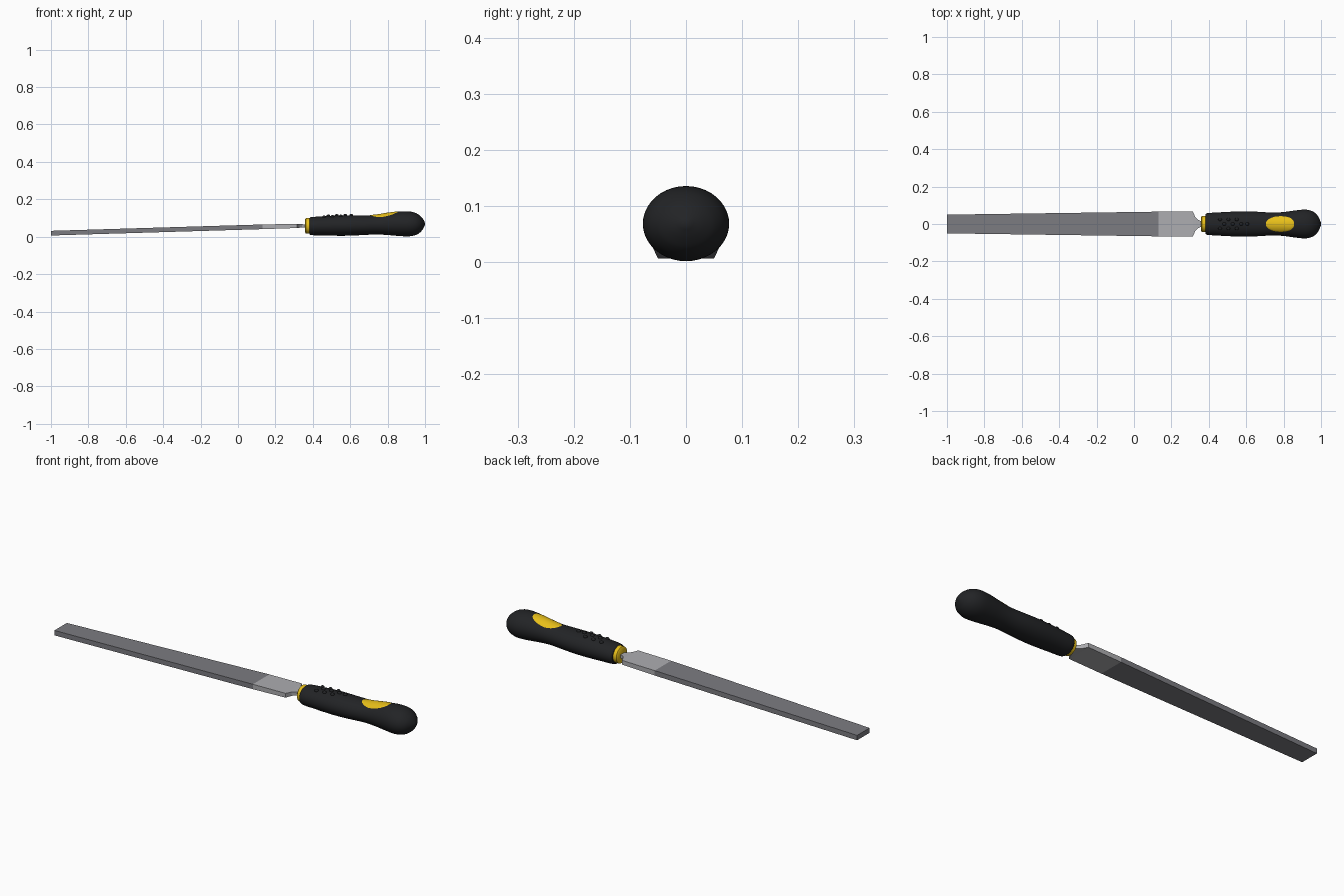
import bpy, bmesh
from math import cos, sin, pi, sqrt, radians, copysign

if "Cube" in bpy.data.objects:
    bpy.data.objects.remove(bpy.data.objects["Cube"])


def material(name, col):
    m = bpy.data.materials.new(name)
    m.diffuse_color = (*col, 1)
    m.use_nodes = True
    m.node_tree.nodes["Principled BSDF"].inputs["Base Color"].default_value = m.diffuse_color
    return m


BLACK = material("black_rubber", (0.016, 0.017, 0.019))
YELLOW = material("yellow_plastic", (0.8, 0.52, 0.01))
STEEL = material("light_steel", (0.42, 0.42, 0.44))
TEETH = material("dark_steel", (0.2, 0.2, 0.22))


def loft(name, rings, mat, smooth=True):
    """Skin a list of equal-length point rings and cap both ends."""
    bm = bmesh.new()
    rows = [[bm.verts.new(p) for p in r] for r in rings]
    n = len(rows[0])
    for a, b in zip(rows, rows[1:]):
        for i in range(n):
            bm.faces.new((a[i], a[(i + 1) % n], b[(i + 1) % n], b[i]))
    bm.faces.new(rows[0])
    bm.faces.new(rows[-1])
    bmesh.ops.recalc_face_normals(bm, faces=bm.faces)
    return finish(name, bm, mat, smooth)


def finish(name, bm, mat, smooth=True):
    me = bpy.data.meshes.new(name)
    bm.to_mesh(me)
    bm.free()
    ob = bpy.data.objects.new(name, me)
    bpy.context.collection.objects.link(ob)
    me.materials.append(mat)
    if smooth:
        bpy.ops.object.select_all(action='DESELECT')
        bpy.context.view_layer.objects.active = ob
        ob.select_set(True)
        bpy.ops.object.shade_smooth_by_angle(angle=radians(40))
    return ob


def ellipse(x, ry, top, bot, n=40):
    c, rz = (top + bot) / 2, (top - bot) / 2
    return [(x, ry * cos(2 * pi * i / n), c + rz * sin(2 * pi * i / n)) for i in range(n)]


def section(x, w, z, t):
    return [(x, -w, z - t), (x, w, z - t), (x, w, z + t), (x, -w, z + t)]


# File blade: dark toothed length, then smooth heel narrowing to the tang
loft("blade_teeth", [section(-1, 0.05, 0.019, 0.0125),
                     section(0.13, 0.066, 0.053, 0.0125)], TEETH, False)
heel = [(0.13, 0.066, 0.053, 0.0125), (0.315, 0.066, 0.0575, 0.011),
        (0.328, 0.036, 0.058, 0.010), (0.342, 0.022, 0.058, 0.009),
        (0.36, 0.015, 0.058, 0.008), (0.40, 0.015, 0.058, 0.008)]
loft("blade_heel", [section(*s) for s in heel], STEEL, False)

# Yellow ferrule
loft("ferrule", [ellipse(0.358, 0.036, 0.092, 0.024), ellipse(0.363, 0.043, 0.099, 0.017),
                 ellipse(0.41, 0.045, 0.101, 0.015)], YELLOW)

# Handle profile: x, half width, top, bottom
PROFILE = [(0.381, 0.050, 0.099, 0.014), (0.388, 0.057, 0.104, 0.009),
           (0.45, 0.062, 0.109, 0.007), (0.56, 0.067, 0.114, 0.005),
           (0.65, 0.066, 0.114, 0.008), (0.74, 0.061, 0.116, 0.012),
           (0.80, 0.064, 0.125, 0.009), (0.86, 0.072, 0.134, 0.004),
           (0.915, 0.077, 0.135, 0.002), (0.95, 0.070, 0.127, 0.009),
           (0.975, 0.053, 0.111, 0.024), (0.99, 0.031, 0.094, 0.043),
           (1.0, 0.006, 0.074, 0.063)]


def handle_at(x):
    """Hermite interpolation of the handle profile."""
    P = PROFILE
    k = max(i for i in range(len(P) - 1) if P[i][0] <= x or i == 0)
    a, b = P[k], P[k + 1]
    p, q = P[max(k - 1, 0)], P[min(k + 2, len(P) - 1)]
    h = b[0] - a[0]
    t = (x - a[0]) / h
    out = []
    for j in (1, 2, 3):
        ma = (b[j] - p[j]) / (b[0] - p[0]) * h
        mb = (q[j] - a[j]) / (q[0] - a[0]) * h
        out.append((2*t**3 - 3*t*t + 1) * a[j] + (t**3 - 2*t*t + t) * ma
                   + (3*t*t - 2*t**3) * b[j] + (t**3 - t*t) * mb)
    return out


def top_z(x, y):
    ry, top, bot = handle_at(x)
    return (top + bot) / 2 + (top - bot) / 2 * sqrt(max(0, 1 - (y / ry) ** 2))


xs = []
for a, b in zip(PROFILE, PROFILE[1:]):
    xs += [a[0] + (b[0] - a[0]) * i / 4 for i in range(4)]
loft("handle", [ellipse(x, *handle_at(x)) for x in xs + [1.0]], BLACK)

# Yellow thumb inlay draped over the handle, slightly proud in the middle
bm = bmesh.new()
rings, n = 10, 48
rows = []
for r in range(1, rings + 1):
    f = r / rings
    row = []
    for i in range(n):
        c, s = cos(2 * pi * i / n), sin(2 * pi * i / n)
        e = 0.8 if c > 0 else 1.0
        x = 0.78 + 0.08 * f * copysign(abs(c) ** e, c)
        y = 0.044 * f * copysign(abs(s) ** e, s)
        z = top_z(x, y) + (0.003 * (1 - f * f) + 0.001 if r < rings else -0.002)
        row.append(bm.verts.new((x, y, z)))
    rows.append(row)
mid = bm.verts.new((0.78, 0, top_z(0.78, 0) + 0.004))
for i in range(n):
    j = (i + 1) % n
    bm.faces.new((mid, rows[0][i], rows[0][j]))
    for a, b in zip(rows, rows[1:]):
        bm.faces.new((a[i], b[i], b[j], a[j]))
finish("thumb_inlay", bm, YELLOW)

# Staggered grip bumps on top of the handle
bm = bmesh.new()
spots = [(0.46 + 0.045 * i, y) for y in (-0.024, 0.024) for i in range(3)]
spots += [(0.483 + 0.045 * i, 0) for i in range(3)] + [(0.605, 0)]
for x, y in spots:
    new = bmesh.ops.create_uvsphere(bm, u_segments=16, v_segments=10, radius=1)["verts"]
    bmesh.ops.scale(bm, vec=(0.010, 0.009, 0.008), verts=new)
    bmesh.ops.translate(bm, vec=(x, y, top_z(x, y)), verts=new)
finish("grip_bumps", bm, BLACK)
